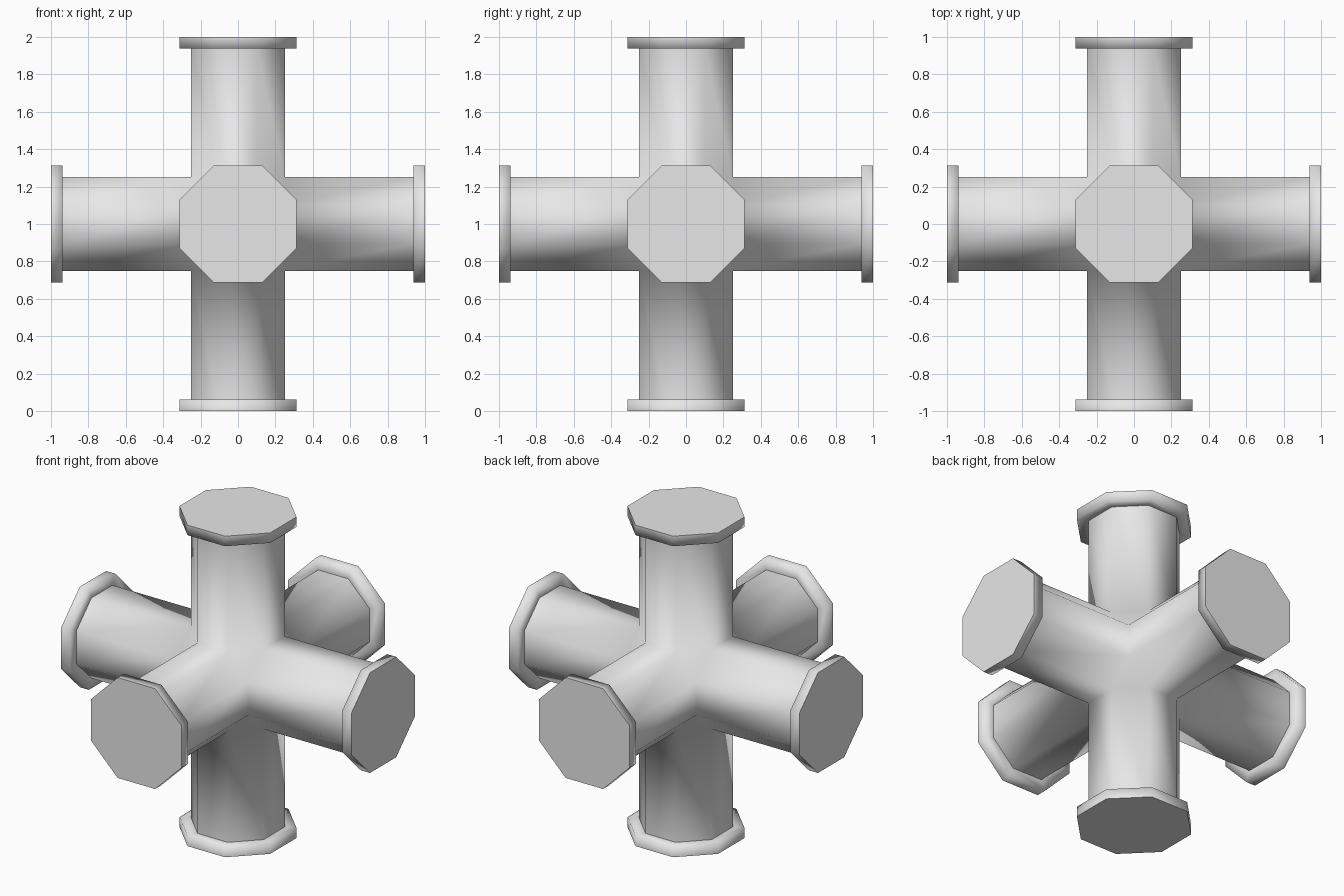
import bpy
import bmesh
from math import radians, sqrt
from itertools import product
from mathutils import Vector

HALF = 0.25          # pipe half width
FLANGE = 0.3125      # flange half width
PIPE_END = 0.9375    # where the flange begins
SIDE = HALF * (sqrt(2) - 1)
CENTRE = Vector((0, 0, 1))

old = bpy.data.objects.get("Cube")
if old:
    bpy.data.objects.remove(old, do_unlink=True)

grey = bpy.data.materials.new("light grey")
grey.use_nodes = True
colour = (0.8, 0.8, 0.8, 1)
grey.diffuse_color = colour
for node in grey.node_tree.nodes:
    if node.type == "BSDF_PRINCIPLED":
        node.inputs["Base Color"].default_value = colour


def extend(bm, face, axis, reach, scale=1.0):
    """Extrude a face to a distance along its axis, optionally widening it."""
    new = bmesh.ops.extrude_discrete_faces(bm, faces=[face])["faces"][0]
    for v in new.verts:
        across = v.co - axis * v.co.dot(axis)
        v.co = across * scale + axis * reach
    return new


# Hub: a cube with cut corners, so each side is a regular octagon
bm = bmesh.new()
for short in range(3):
    for signs in product((-1, 1), repeat=3):
        bm.verts.new([s * (SIDE if i == short else HALF)
                      for i, s in enumerate(signs)])
bmesh.ops.convex_hull(bm, input=bm.verts[:])
bmesh.ops.dissolve_limit(bm, angle_limit=radians(2),
                         verts=bm.verts[:], edges=bm.edges[:])
bmesh.ops.recalc_face_normals(bm, faces=bm.faces[:])

# Six arms, each an octagonal pipe ending in a closed flange
soft_edges = []
caps = []
for face in [f for f in bm.faces if len(f.verts) == 8]:
    axis = Vector([round(c) for c in face.normal])
    end = extend(bm, face, axis, PIPE_END)
    ring = extend(bm, end, axis, PIPE_END, FLANGE / HALF)
    soft_edges += list(ring.edges)
    caps.append(extend(bm, ring, axis, 1.0))

# Soft pipes and rims, sharp creases and caps
bmesh.ops.recalc_face_normals(bm, faces=bm.faces[:])
for f in bm.faces:
    f.smooth = f not in caps
for e in bm.edges:
    e.smooth = e.calc_face_angle(0) < radians(60)
for e in soft_edges:
    e.smooth = True

bmesh.ops.translate(bm, verts=bm.verts[:], vec=CENTRE)
mesh = bpy.data.meshes.new("six_way_pipe")
bm.to_mesh(mesh)
bm.free()
mesh.materials.append(grey)
pipe = bpy.data.objects.new("six_way_pipe", mesh)
bpy.context.collection.objects.link(pipe)
